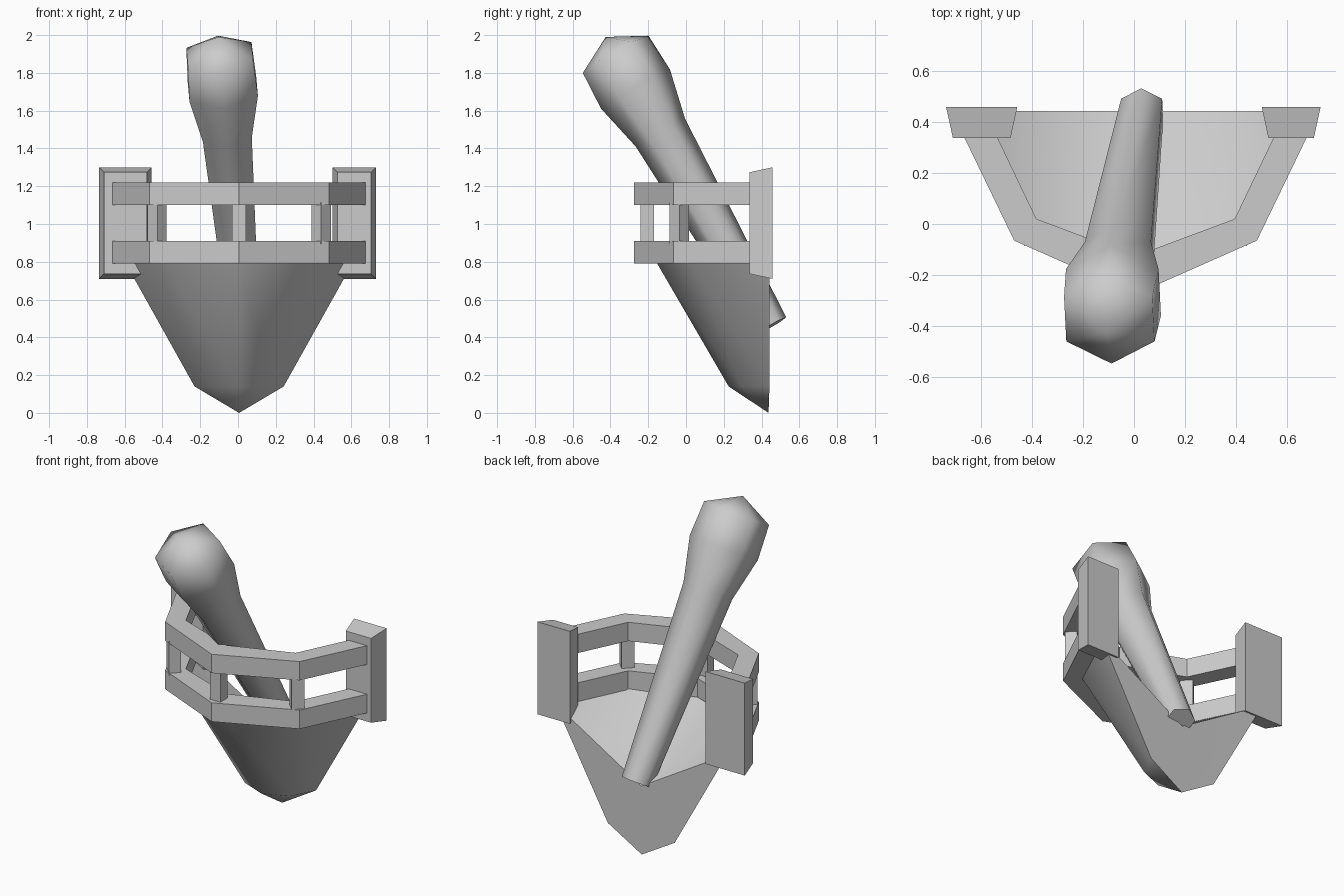
import bpy, bmesh, math
from mathutils import Vector

if "Cube" in bpy.data.objects:
    bpy.data.objects.remove(bpy.data.objects["Cube"])

CX, BACK = 0.006, 0.442   # centre line and wall plane


def make(name, verts, faces, smooth=None):
    me = bpy.data.meshes.new(name)
    me.from_pydata([tuple(v) for v in verts], [], faces)
    bm = bmesh.new()
    bm.from_mesh(me)
    bmesh.ops.recalc_face_normals(bm, faces=bm.faces)
    bm.to_mesh(me)
    bm.free()
    ob = bpy.data.objects.new(name, me)
    bpy.context.collection.objects.link(ob)
    if smooth:
        bpy.ops.object.select_all(action='DESELECT')
        ob.select_set(True)
        bpy.context.view_layer.objects.active = ob
        bpy.ops.object.shade_smooth_by_angle(angle=math.radians(smooth))
    return ob


def half_octagon(end, corner, front):
    """Five plan points, left to right; end/front are reaches, corner is (x, y reach)."""
    pts = [(-end, 0), (-corner[0], corner[1]), (0, front), (corner[0], corner[1]), (end, 0)]
    return [(CX + x, BACK - r) for x, r in pts]


def bridge(a, b, n, closed=True):
    return [(a + i, a + (i + 1) % n, b + (i + 1) % n, b + i) for i in range(n if closed else n - 1)]


# Half-cone holder: outer shell, tip, hollow inside, flat back
rim = half_octagon(0.605, (0.41, 0.42), 0.60)
verts = [(x, y, 0.80) for x, y in rim]
verts += [(CX + (x - CX) * 0.39, BACK + (y - BACK) * 0.36, 0.14) for x, y in rim]
verts += [(CX, BACK - 0.005, 0.0), (CX, BACK, 0.44)]
faces = bridge(0, 5, 5, closed=False)
faces += [(5 + i, 6 + i, 10) for i in range(4)]
faces += [(i, i + 1, 11) for i in range(4)]
faces += [(0, 5, 10, 11), (11, 10, 9, 4)]
make("holder_cone", verts, faces, 55)

# Two horizontal rails
outer = half_octagon(0.72, (0.475, 0.507), 0.717)
inner = half_octagon(0.59, (0.388, 0.422), 0.567)
for name, z0, z1 in (("lower_rail", 0.79, 0.91), ("upper_rail", 1.10, 1.22)):
    verts = []
    for o, i in zip(outer, inner):
        verts += [(*o, z0), (*o, z1), (*i, z1), (*i, z0)]
    faces = [f for k in range(4) for f in bridge(4 * k, 4 * k + 4, 4)]
    faces += [(0, 1, 2, 3), (16, 17, 18, 19)]
    make(name, verts, faces)

# Balusters between the rails, turned to face outwards
for name, x, y, turn in (("left_baluster", -0.435, -0.035, -45),
                         ("front_baluster", 0.0, -0.205, 0),
                         ("right_baluster", 0.435, -0.035, 45)):
    bpy.ops.mesh.primitive_cube_add(size=1, location=(CX + x, y, 1.005),
                                    rotation=(0, 0, math.radians(turn)))
    ob = bpy.context.object
    ob.name = name
    ob.scale = (0.075, 0.07, 0.22)

# Wall plates, chamfered towards the front
for name, x0, x1 in (("left_wall_plate", -0.735, -0.457), ("right_wall_plate", 0.50, 0.73)):
    verts = []
    for y, s in ((0.457, 0), (0.337, 0.026)):
        verts += [(x0 + s, y, 0.71 + s), (x1 - s, y, 0.71 + s),
                  (x1 - s, y, 1.30 - s), (x0 + s, y, 1.30 - s)]
    make(name, verts, [(0, 1, 2, 3), (4, 5, 6, 7)] + bridge(0, 4, 4))

# Torch: six-sided club leaning out of the holder
base, tip = Vector((0.032, 0.45, 0.46)), Vector((-0.105, -0.425, 1.99))
axis = tip - base
v = Vector((0, 1, 0))
v = (v - v.project(axis)).normalized()
u = axis.normalized().cross(v)
verts, faces = [], []
for k, (t, r) in enumerate(((0, 0.093), (0.669, 0.15), (0.82, 0.21), (0.94, 0.20))):
    for i in range(6):
        a = math.radians(60 * i)
        verts.append(base + axis * t + (v * math.cos(a) + u * math.sin(a)) * r)
    if k:
        faces += bridge(6 * k - 6, 6 * k, 6)
verts.append(tip)
faces += [(18 + i, 18 + (i + 1) % 6, 24) for i in range(6)]
faces.append(tuple(range(6)))
make("torch", verts, faces, 66)
